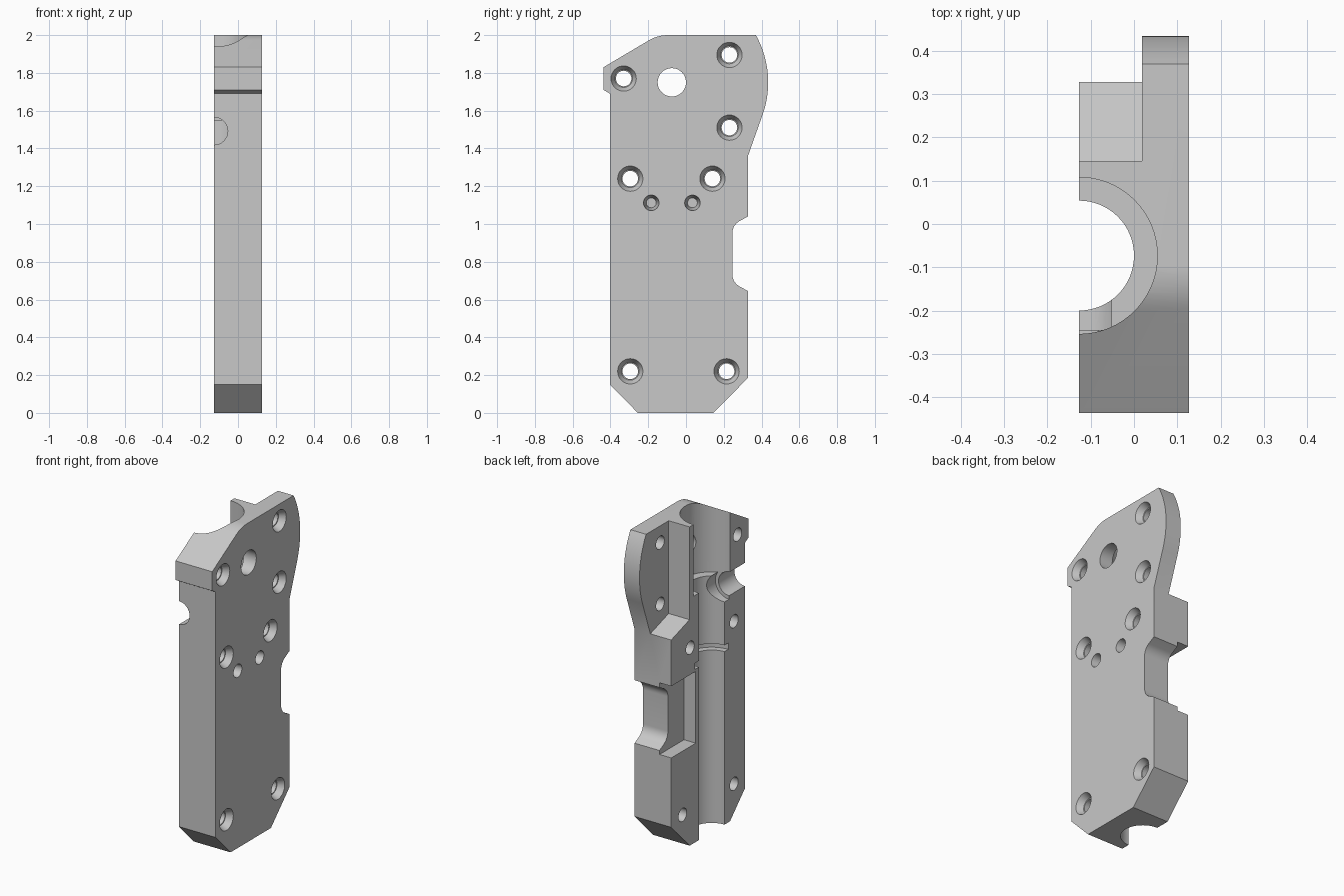
import bpy, bmesh, math
from mathutils import Matrix, Vector

if "Cube" in bpy.data.objects:
    bpy.data.objects.remove(bpy.data.objects["Cube"])

HALF = 0.127                # half thickness along x
BORE_Y = -0.073             # centre line of the long bore

grey = bpy.data.materials.new("plain grey")
grey.diffuse_color = (0.58, 0.58, 0.58, 1)
grey.use_nodes = True
grey.node_tree.nodes["Principled BSDF"].inputs["Base Color"].default_value = grey.diffuse_color


def make_object(name, bm):
    bmesh.ops.recalc_face_normals(bm, faces=bm.faces)
    me = bpy.data.meshes.new(name)
    bm.to_mesh(me)
    bm.free()
    me.materials.append(grey)
    ob = bpy.data.objects.new(name, me)
    bpy.context.collection.objects.link(ob)
    return ob


def prism(name, outline, x0, x1):
    """Extrude a (y, z) outline along x."""
    bm = bmesh.new()
    face = bm.faces.new([bm.verts.new((x0, y, z)) for y, z in outline])
    ext = bmesh.ops.extrude_face_region(bm, geom=[face])["geom"]
    verts = [g for g in ext if isinstance(g, bmesh.types.BMVert)]
    bmesh.ops.translate(bm, verts=verts, vec=(x1 - x0, 0, 0))
    return make_object(name, bm)


def rod(name, start, end, r0, r1=None, segments=32):
    """Cylinder or cone between two points."""
    a, b = Vector(start), Vector(end)
    turn = (b - a).to_track_quat('Z', 'Y').to_matrix().to_4x4()
    bm = bmesh.new()
    bmesh.ops.create_cone(bm, cap_ends=True, segments=segments, radius1=r0,
                          radius2=r0 if r1 is None else r1, depth=(b - a).length,
                          matrix=Matrix.Translation((a + b) / 2) @ turn)
    return make_object(name, bm)


def arc(cy, cz, r, a0, a1, n):
    return [(cy + r * math.cos(math.radians(a0 + (a1 - a0) * i / n)),
             cz + r * math.sin(math.radians(a0 + (a1 - a0) * i / n))) for i in range(n + 1)]


# Body outline: chamfered foot, rear notch, rounded wing, sloped front lip
outline = [(-0.255, 0), (0.145, 0), (0.328, 0.185), (0.328, 0.645)]
outline += arc(0.32, 0.735, 0.075, 240, 180, 8)
outline += arc(0.32, 0.95, 0.075, 180, 120, 8)
outline += [(0.328, 1.04), (0.328, 1.36)]
outline += arc(-0.078, 1.75, 0.513, -19.4, 29.2, 20)
outline += arc(-0.095, 1.80, 0.2, 90, 120, 8)
outline += [(-0.437, 1.83), (-0.437, 1.71), (-0.403, 1.69), (-0.403, 0.15)]
body = prism("half_housing", outline, -HALF, HALF)

cutters = []
# Long bore, wider at the top, with a ring groove
for name, z0, z1, r in (("main_bore", -0.1, 2.1, 0.127),
                        ("upper_bore", 1.55, 2.2, 0.181),
                        ("ring_groove", 1.085, 1.125, 0.165)):
    cutters.append(rod(name, (-HALF, BORE_Y, z0), (-HALF, BORE_Y, z1), r, segments=64))

# Cross bore from the front
cutters.append(rod("cross_bore", (-HALF, -0.6, 1.492), (-HALF, BORE_Y, 1.492), 0.073))
cutters.append(rod("cross_counterbore", (-HALF, -0.245, 1.492), (-HALF, BORE_Y, 1.492), 0.095))

# Pocket beside the wing, and slot behind the rear notch
cutters.append(prism("wing_pocket", [(0.146, 1.418), (0.328, 1.36), (0.6, 1.273),
                                     (0.6, 2.2), (0.146, 2.2)], -0.3, 0.018))
cutters.append(prism("rear_slot", [(0.085, 0.62), (0.5, 0.62), (0.5, 1.07), (0.085, 1.07)],
                     -0.3, -0.046))

# Large side hole
cutters.append(rod("side_hole", (-0.3, -0.075, 1.75), (0.3, -0.075, 1.75), 0.075, segments=48))

# Countersunk screw holes
for y, z in ((-0.33, 1.77), (0.23, 1.895), (0.23, 1.51), (-0.295, 1.24),
             (0.14, 1.24), (-0.295, 0.22), (0.215, 0.22)):
    cutters.append(rod("screw_hole", (-0.3, y, z), (0.3, y, z), 0.041))
    cutters.append(rod("countersink", (0.147, y, z), (0.087, y, z), 0.077, 0.047))

# Blind pin holes
for y in (-0.184, 0.034):
    cutters.append(rod("pin_hole", (0.147, y, 1.112), (0.02, y, 1.112), 0.044, 0.026))

# Cut everything, then remove the cutters
for c in cutters:
    c.hide_render = True
    mod = body.modifiers.new(c.name, 'BOOLEAN')
    mod.operation = 'DIFFERENCE'
    mod.solver = 'EXACT'
    mod.object = c
bpy.context.view_layer.update()
depsgraph = bpy.context.evaluated_depsgraph_get()
result = bpy.data.meshes.new_from_object(body.evaluated_get(depsgraph))
body.modifiers.clear()
body.data = result
for c in cutters:
    bpy.data.objects.remove(c)

# Single colour, smooth curves with crisp edges
result.materials.clear()
result.materials.append(grey)
for p in result.polygons:
    p.material_index = 0
bpy.ops.object.select_all(action='DESELECT')
body.select_set(True)
bpy.context.view_layer.objects.active = body
bpy.ops.object.shade_smooth_by_angle(angle=math.radians(25))
